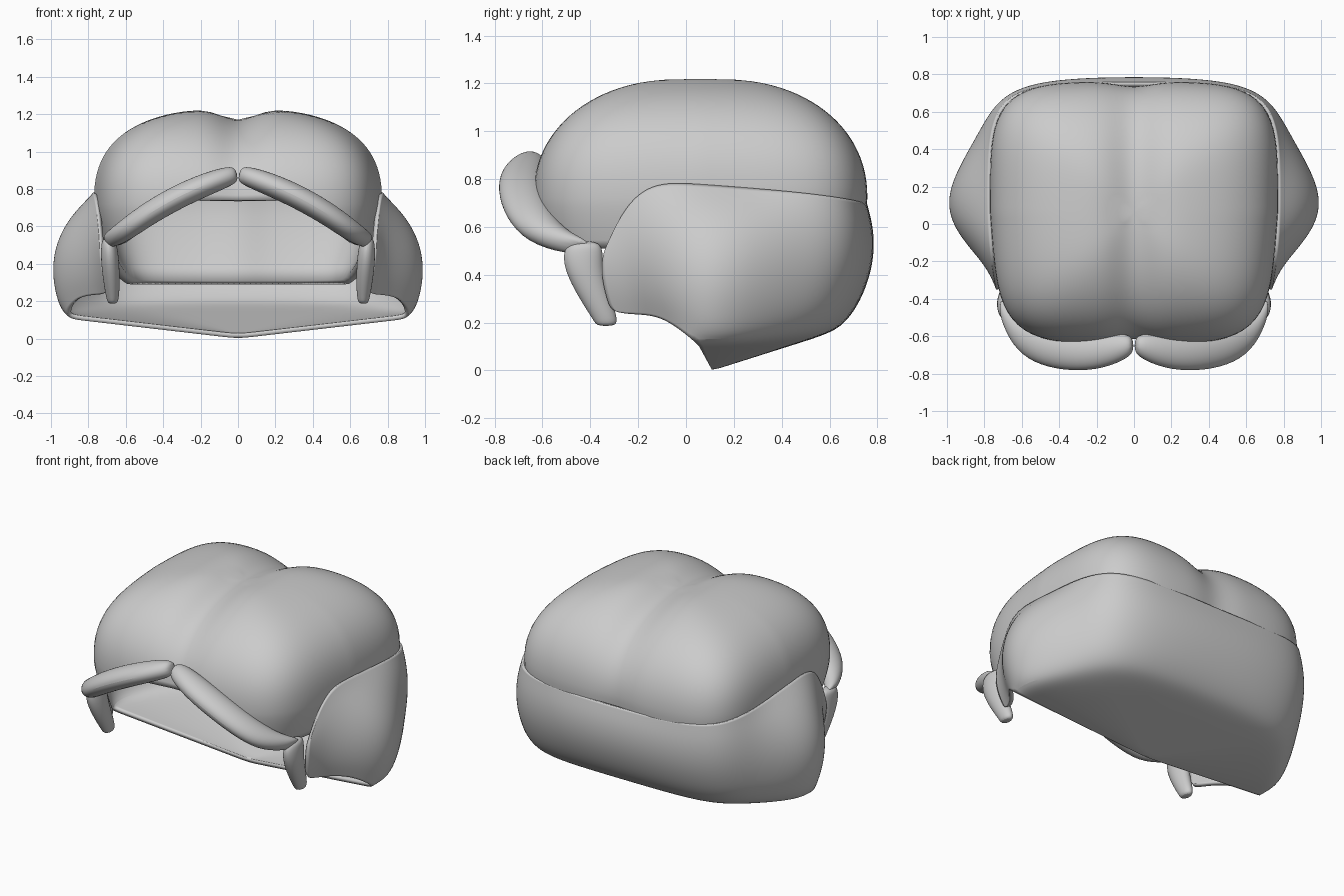
import bpy, bmesh
from math import sin, cos, acos, pi, exp
from mathutils import Vector

cube = bpy.data.objects.get("Cube")
if cube:
    bpy.data.objects.remove(cube)

GREY = (0.6, 0.6, 0.6, 1)
mat = bpy.data.materials.new("hair grey")
mat.use_nodes = True
mat.diffuse_color = GREY
mat.node_tree.nodes["Principled BSDF"].inputs["Base Color"].default_value = GREY


def build(name, rings, closed, subdiv=0, thick=0, caps=False):
    """Skin a list of rings; None marks a missing point."""
    bm = bmesh.new()
    grid = [[p and bm.verts.new(p) for p in ring] for ring in rings]
    n = len(rings[0])
    for a, b in zip(grid, grid[1:]):
        for i in range(n if closed else n - 1):
            quad = [a[i], a[(i + 1) % n], b[(i + 1) % n], b[i]]
            if all(quad):
                bm.faces.new(quad)
    if caps:
        bm.faces.new(grid[0])
        bm.faces.new(grid[-1])
    bmesh.ops.remove_doubles(bm, verts=bm.verts, dist=0.0005)
    bmesh.ops.recalc_face_normals(bm, faces=bm.faces)
    mid = sum((v.co for v in bm.verts), Vector()) / len(bm.verts)
    if sum(f.normal.dot(f.calc_center_median() - mid) * f.calc_area() for f in bm.faces) < 0:
        bmesh.ops.reverse_faces(bm, faces=bm.faces)
    mesh = bpy.data.meshes.new(name)
    bm.to_mesh(mesh)
    bm.free()
    mesh.materials.append(mat)
    ob = bpy.data.objects.new(name, mesh)
    bpy.context.collection.objects.link(ob)
    if subdiv:
        mod = ob.modifiers.new("smooth", 'SUBSURF')
        mod.levels = mod.render_levels = subdiv
    if thick:
        mod = ob.modifiers.new("thickness", 'SOLIDIFY')
        mod.thickness, mod.offset = thick, -1
    bpy.ops.object.select_all(action='DESELECT')
    ob.select_set(True)
    bpy.context.view_layer.objects.active = ob
    bpy.ops.object.shade_smooth_by_angle(angle=0.9)


# Top hair: rounded box dome with a centre parting, tapering in below its widest level
SEG, ROWS, DROP = 128, 28, 6
BASE, HEIGHT, MIDY = 0.72, 0.51, 0.06


def cap_column(a):
    c, s = cos(a), sin(a)
    r = (abs(c / 0.77) ** 4.5 + abs(s / 0.7) ** 4.5) ** (-1 / 4.5)
    x, y = r * c, r * s + MIDY
    if y < -0.45:
        rim = min(0.74, 0.87 - 0.52 * abs(x))
    else:
        rim = 0.51 - 0.22 * max(0, min(1, y / 0.6))
    n = 2.6 * c * c + 2.15 * s * s
    end = acos(((rim - BASE) / HEIGHT) ** (n / 2)) if rim > BASE else pi / 2
    pts = []
    for k in range(ROWS + DROP):
        t = end * min(1, k / (ROWS - 1))
        q = sin(t) ** (2 / n)
        z = BASE + HEIGHT * max(0, cos(t)) ** (2 / n)
        if k >= ROWS and rim < BASE:
            z = BASE + (rim - BASE) * (k - ROWS + 1) / DROP
            q = 1 - 0.18 * ((BASE - z) / 0.45) ** 1.5
        px, py = x * q, r * s * q
        dip = exp(-(px / 0.13) ** 2)
        px *= 1 - 0.1 * max(0, -py)
        pts.append((px, MIDY + py * (1 - 0.035 * dip), z - 0.06 * dip * max(0, (z - BASE) / HEIGHT)))
    return pts


columns = [cap_column(2 * pi * i / SEG) for i in range(SEG)]
build("top_hair", list(zip(*columns)), True, thick=0.05)

# Lower hair: each column lists its top, middle and bottom, from front edge to back
half = [
    ((.74, -.34, .51), (.73, -.35, .39), (.70, -.31, .24)),
    ((.755, -.25, .70), (.785, -.24, .46), (.75, -.2, .235)),
    ((.77, -.13, .79), (.88, -.13, .48), (.87, -.09, .225)),
    ((.775, .05, .78), (.985, .03, .48), (.945, .05, .11)),
    ((.775, .25, .765), (.985, .22, .47), (.93, .2, .115)),
    ((.775, .48, .745), (.84, .48, .44), (.79, .43, .13)),
    ((.71, .67, .72), (.735, .66, .43), (.65, .59, .155)),
    ((.5, .755, .7), (.51, .765, .43), (.42, .65, .17)),
    ((0, .76, .69), (0, .785, .44), (0, .66, .175)),
]
TIP = Vector((0, 0.11, 0))
FLOOR_START, ROUND_START = 3, 5


def lower_column(i, side):
    a, b, c = (Vector(p) for p in half[i])
    pts = []
    for k in range(7):
        v = k / 6
        pts.append(a * (1 - v) * (1 - 2 * v) + b * 4 * v * (1 - v) + c * v * (2 * v - 1))
    for f in (0.87, 0.65, 0.35, 0.1, 0):
        pts.append(TIP.lerp(c, f) if i >= FLOOR_START else None)
    if i >= ROUND_START:
        pts[6] = c * 0.6 + (pts[5] + pts[7]) * 0.2
    return [p and (p.x * side, p.y, p.z) for p in pts]


last = len(half) - 1
columns = [lower_column(i, 1) for i in range(last + 1)]
columns += [lower_column(i, -1) for i in reversed(range(last))]
build("lower_hair", list(zip(*columns)), False, subdiv=3, thick=0.025)


# Front rolls and side locks: oval strands, each point is x, y, z, depth, width
def strand(name, path, side):
    rings = []
    for i, (x, y, z, depth, width) in enumerate(path):
        p, q = path[max(0, i - 1)], path[min(len(path) - 1, i + 1)]
        across = Vector((p[2] - q[2], 0, q[0] - p[0])).normalized()
        ring = []
        for k in range(10):
            a = 2 * pi * k / 10
            v = Vector((x, y, z)) + across * width * sin(a) + Vector((0, depth * cos(a), 0))
            ring.append((v.x * side, v.y, v.z))
        rings.append(ring)
    build(name, rings, True, subdiv=2, caps=True)


roll = [(.005, -.65, .88, .03, .03), (.03, -.65, .875, .07, .055), (.16, -.68, .83, .1, .065),
        (.33, -.69, .755, .105, .068), (.5, -.66, .655, .105, .065), (.62, -.59, .565, .1, .06),
        (.69, -.48, .525, .08, .045), (.71, -.44, .515, .04, .03)]
lock = [(.70, -.42, .54, .05, .025), (.69, -.43, .51, .09, .045), (.685, -.43, .42, .085, .052),
        (.675, -.38, .3, .07, .047), (.67, -.335, .21, .055, .035), (.67, -.335, .185, .04, .025)]
for label, side in (("left", 1), ("right", -1)):
    strand("front_roll_" + label, roll, side)
    strand("side_lock_" + label, lock, side)
